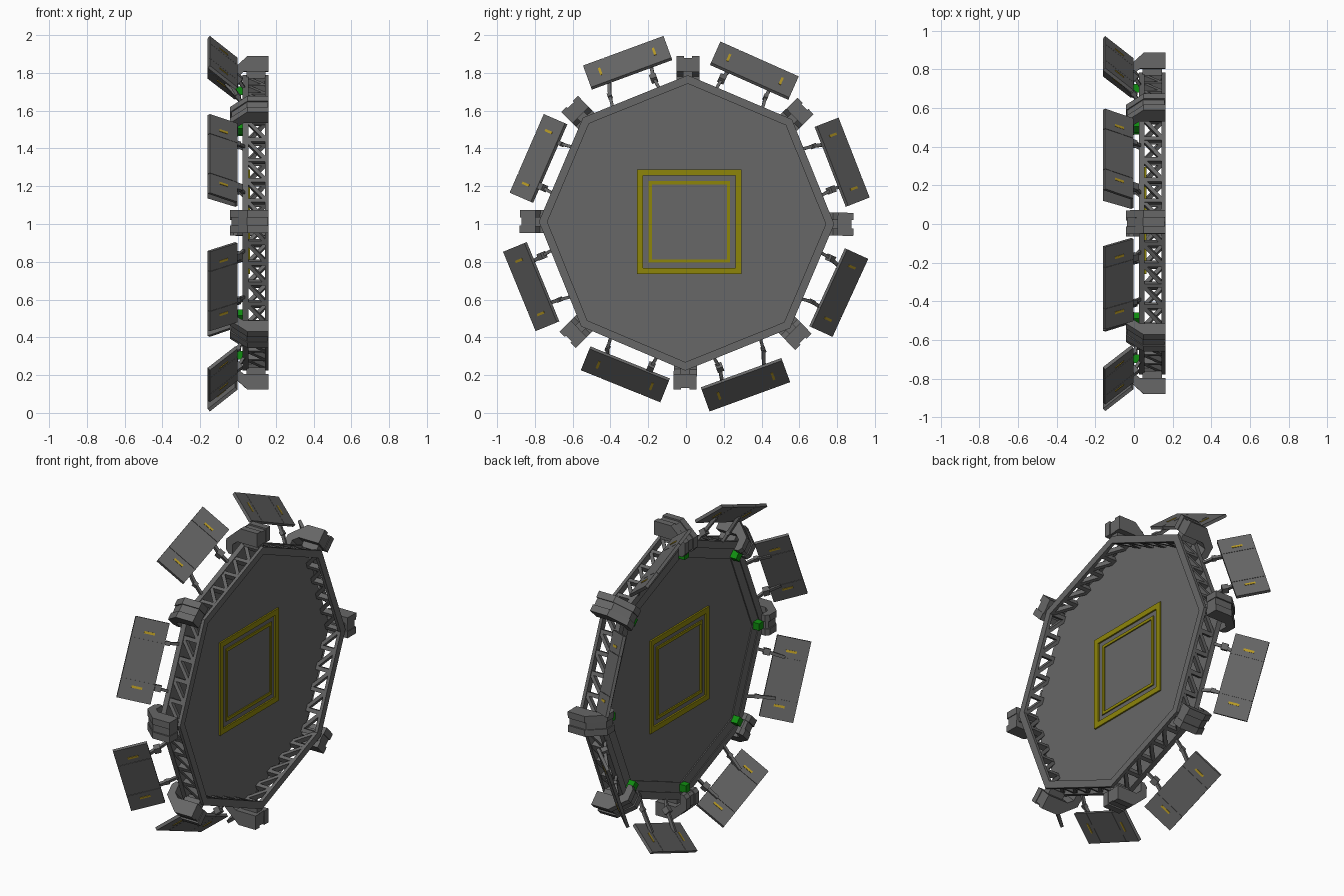
import bpy, bmesh, math
from mathutils import Vector

if "Cube" in bpy.data.objects:
    bpy.data.objects.remove(bpy.data.objects["Cube"])

CY, CZ = 0.003, 1.006          # centre of the octagon in the y-z plane
TWIST = math.radians(-0.5)
X = Vector((1, 0, 0))


def material(name, rgb):
    m = bpy.data.materials.new(name)
    m.diffuse_color = (*rgb, 1)
    m.use_nodes = True
    m.node_tree.nodes["Principled BSDF"].inputs["Base Color"].default_value = m.diffuse_color
    return m


GREY = material("hull grey", (0.135, 0.135, 0.135))
OLIVE = material("dark yellow", (0.27, 0.235, 0.003))
GOLD = material("gold marking", (0.50, 0.34, 0.02))
GREEN = material("signal green", (0.005, 0.27, 0.005))


def radial(a):
    return Vector((0, math.cos(a), math.sin(a)))


def tangent(a):
    return Vector((0, -math.sin(a), math.cos(a)))


def point(x, r, a, t=0.0):
    """Position from axial depth, radius, angle and sideways offset."""
    return Vector((x, CY, CZ)) + radial(a) * r + tangent(a) * t


def box(bm, c, axes, size):
    v = []
    for i in (-.5, .5):
        for j in (-.5, .5):
            for k in (-.5, .5):
                v.append(bm.verts.new(c + axes[0] * size[0] * i + axes[1] * size[1] * j + axes[2] * size[2] * k))
    for f in ((0, 1, 3, 2), (4, 6, 7, 5), (0, 4, 5, 1), (2, 3, 7, 6), (0, 2, 6, 4), (1, 5, 7, 3)):
        bm.faces.new([v[i] for i in f])


def bar(bm, a, b, side, w, h):
    d = (b - a).normalized()
    s = (side - d * side.dot(d)).normalized()
    box(bm, (a + b) / 2, (d, s, d.cross(s)), ((b - a).length, w, h))


def prism(bm, front, back):
    """Solid between two matching polygons."""
    a = [bm.verts.new(p) for p in front]
    b = [bm.verts.new(p) for p in back]
    bm.faces.new(a)
    bm.faces.new(b[::-1])
    for i in range(len(a)):
        j = (i + 1) % len(a)
        bm.faces.new((a[i], b[i], b[j], a[j]))


def ring(bm, r_in, r_out, x0, x1, n=8, start=TWIST, centre=(0, 0)):
    off = Vector((0, *centre))
    loops = []
    for i in range(n):
        a = start + i * math.tau / n
        loops.append([bm.verts.new(point(x, r, a) + off)
                      for x, r in ((x0, r_in), (x0, r_out), (x1, r_out), (x1, r_in))])
    for i in range(n):
        p, q = loops[i], loops[(i + 1) % n]
        for k in range(4):
            bm.faces.new((p[k], p[(k + 1) % 4], q[(k + 1) % 4], q[k]))


def finish(bm, name, mat):
    bmesh.ops.recalc_face_normals(bm, faces=bm.faces)
    me = bpy.data.meshes.new(name)
    bm.to_mesh(me)
    bm.free()
    me.materials.append(mat)
    ob = bpy.data.objects.new(name, me)
    bpy.context.collection.objects.link(ob)
    return ob


corners = [TWIST + i * math.pi / 4 for i in range(8)]

# Octagonal deck plate with a stepped border on the back
bm = bmesh.new()
prism(bm, [point(0.036, 0.745, a) for a in corners], [point(0.055, 0.745, a) for a in corners])
finish(bm, "deck_plate", GREY)
bm = bmesh.new()
ring(bm, 0.675, 0.745, 0.030, 0.040)
finish(bm, "deck_border", GREY)

# Front and back rails of the truss ring
bm = bmesh.new()
ring(bm, 0.737, 0.782, 0.143, 0.162)
ring(bm, 0.737, 0.782, 0.025, 0.055)
finish(bm, "ring_rails", GREY)

# Truss web: cross bars and zigzag diagonals along each side
bm = bmesh.new()
BAYS = 5
for i in range(8):
    a, b = corners[i], corners[i] + math.pi / 4
    n = radial((a + b) / 2)
    back = [point(0.045, 0.759, a).lerp(point(0.045, 0.759, b), k / BAYS) for k in range(BAYS + 1)]
    front = [p + X * 0.105 for p in back]
    for k in range(BAYS):
        bar(bm, back[k], front[k], n, 0.032, 0.022)
        bar(bm, back[k], front[k + 1], n, 0.030, 0.020)
finish(bm, "truss_web", GREY)

# Square target frames set through the deck
bm = bmesh.new()
q = math.sqrt(2)
for r0, r1, x0, x1 in ((0.245, 0.277, 0.026, 0.064), (0.199, 0.216, 0.028, 0.062)):
    ring(bm, r0 * q, r1 * q, x0, x1, 4, math.pi / 4, (0.015, 0.005))
finish(bm, "target_frames", OLIVE)

# Hooked clamps at the corners, each of three slabs
hook = [(.162, .80), (.162, .883), (.05, .883), (-.042, .80), (-.042, .735),
        (-.025, .715), (.0, .715), (.0, .775), (.03, .80)]
core = [(.158, .80), (.158, .874), (.047, .874), (-.035, .797), (-.035, .735),
        (-.022, .722), (.0, .722), (.0, .775), (.03, .80)]
bm = bmesh.new()
for a in corners:
    for t0, t1, prof in ((-.061, -.022, hook), (-.022, .022, core), (.022, .061, hook)):
        prism(bm, [point(x, r, a, t0) for x, r in prof], [point(x, r, a, t1) for x, r in prof])
    # foot joining the clamp to the ring
    box(bm, point(0.095, 0.785, a), (X, radial(a), tangent(a)), (0.10, 0.04, 0.05))
finish(bm, "corner_clamps", GREY)

# Green lamps under the clamp tips
bm = bmesh.new()
for a in corners:
    box(bm, point(0.010, 0.70, a), (X, radial(a), tangent(a)), (0.042, 0.045, 0.042))
finish(bm, "corner_lamps", GREEN)

# Tilted panels around the ring, with struts and plain gold stripes
panels = [(21.3, .884), (66, .882), (110.2, .903), (156.5, .855),
          (202.3, .889), (248, .865), (290, .912), (335.4, .886)]
TILT = math.radians(40)
LENGTH, WIDTH, THICK = 0.456, 0.19, 0.018
slabs, marks, struts = bmesh.new(), bmesh.new(), bmesh.new()
for i, (deg, r) in enumerate(panels):
    a = math.radians(deg)
    t = tangent(a)
    w = -X * math.cos(TILT) + radial(a) * math.sin(TILT)
    n = X * math.sin(TILT) + radial(a) * math.cos(TILT)
    c = point(-0.082, r, a)
    # three leaves side by side
    for off, ln in ((-LENGTH * .375, LENGTH * .25), (0, LENGTH * .5), (LENGTH * .375, LENGTH * .25)):
        box(slabs, c + t * off, (t, w, n), (ln - 0.002, WIDTH, THICK))
    box(slabs, c, (t, w, n), (LENGTH - .01, WIDTH - .006, THICK - .006))
    for s in (-1, 1):
        for face in (-1, 1):
            box(marks, c + t * s * 0.152 + n * face * (THICK / 2 + .001), (t, w, n), (0.013, 0.06, 0.003))
        # two-part strut with a knuckle
        mid = CORNER = math.radians(22.5 + 45 * i) + TWIST
        root = point(0.040, 0.70, mid, s * 0.135)
        elbow = point(0.0, 0.775, mid, s * 0.125)
        tip = c + t * s * 0.115 - n * (THICK / 2) - w * 0.03
        bar(struts, root, elbow, t, 0.016, 0.016)
        bar(struts, elbow, tip, t, 0.018, 0.018)
        k = 0.036 if (s > 0) == (i % 2 == 1) else 0.024
        box(struts, elbow, (t, w, n), (k, k, k))
finish(slabs, "tilted_panels", GREY)
finish(marks, "panel_stripes", GOLD)
finish(struts, "panel_struts", GREY)
